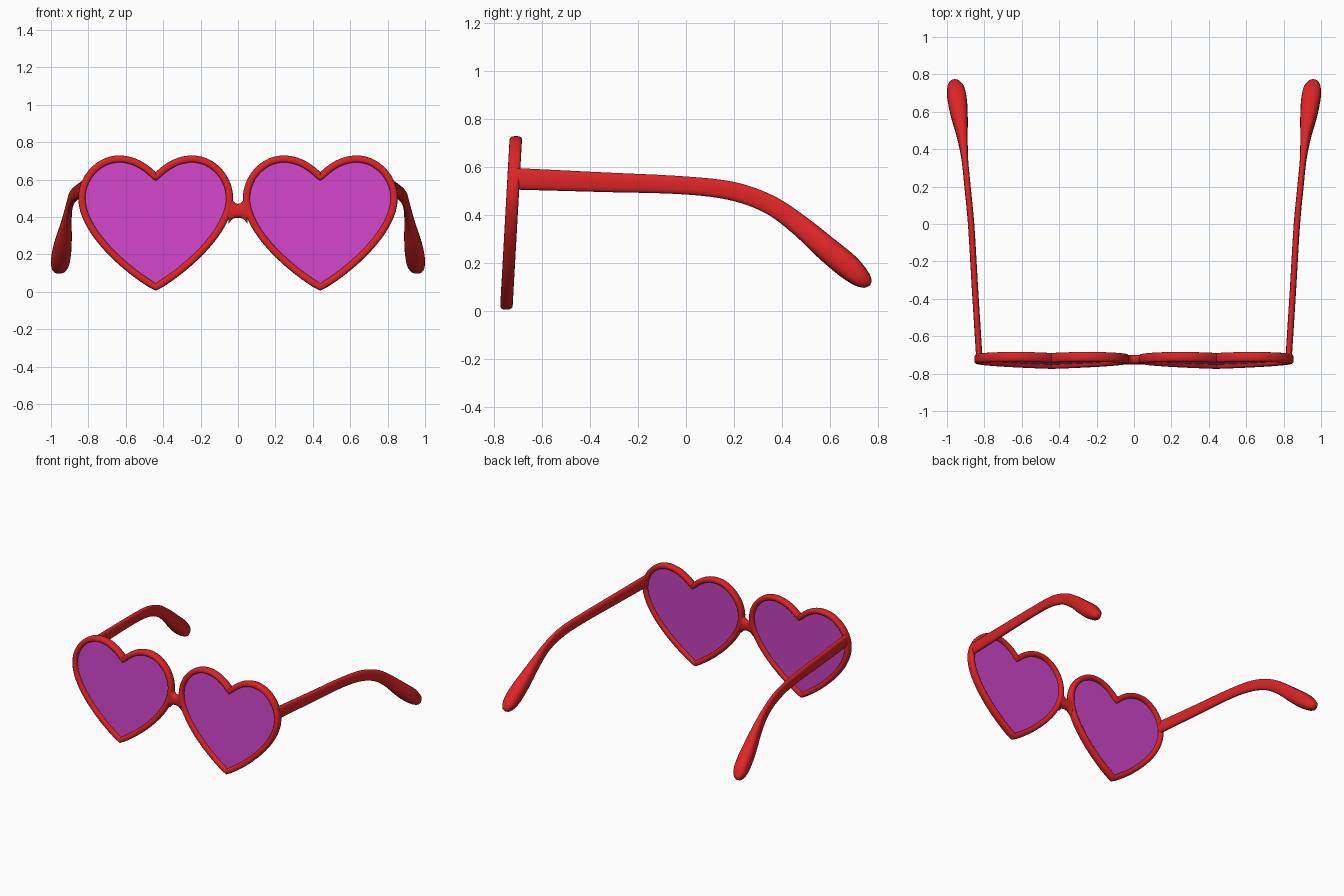
import bpy, bmesh, math
from mathutils import Vector

if "Cube" in bpy.data.objects:
    bpy.data.objects.remove(bpy.data.objects["Cube"])


def material(name, rgba):
    m = bpy.data.materials.new(name)
    m.diffuse_color = rgba
    m.use_nodes = True
    m.node_tree.nodes["Principled BSDF"].inputs["Base Color"].default_value = m.diffuse_color
    return m


RED = material("frame red", (0.72, 0.018, 0.02, 1))
PINK = material("lens magenta", (0.62, 0.06, 0.58, 0.75))


def superellipse(w, h, n=16, e=2.6):
    pts = []
    for i in range(n):
        c, s = math.cos(math.tau * i / n), math.sin(math.tau * i / n)
        pts.append((math.copysign(abs(c) ** (2 / e), c) * w / 2,
                    math.copysign(abs(s) ** (2 / e), s) * h / 2))
    return pts


def loft(name, rings, mat, closed=False, mirror=True):
    """Skin a list of vertex rings, optionally closed into a loop."""
    bm = bmesh.new()
    vr = [[bm.verts.new(p) for p in r] for r in rings]
    n = len(vr[0])
    for k in range(len(vr) if closed else len(vr) - 1):
        a, b = vr[k], vr[(k + 1) % len(vr)]
        for i in range(n):
            j = (i + 1) % n
            bm.faces.new((a[i], a[j], b[j], b[i]))
    if not closed:
        bm.faces.new(vr[0])
        bm.faces.new(vr[-1])
    bmesh.ops.recalc_face_normals(bm, faces=bm.faces)
    me = bpy.data.meshes.new(name)
    bm.to_mesh(me)
    bm.free()
    me.materials.append(mat)
    ob = bpy.data.objects.new(name, me)
    bpy.context.collection.objects.link(ob)
    bpy.ops.object.select_all(action='DESELECT')
    ob.select_set(True)
    bpy.context.view_layer.objects.active = ob
    bpy.ops.object.shade_smooth_by_angle(angle=math.radians(45))
    if mirror:
        ob.modifiers.new("mirror", 'MIRROR')
    return ob


def bez(a, b, c, d, t):
    u = 1 - t
    return (Vector(a) * u ** 3 + Vector(b) * 3 * u * u * t
            + Vector(c) * 3 * u * t * t + Vector(d) * t ** 3)


def tilt(x, z, d):
    """Front plane leans back slightly towards the top."""
    return (x, -0.75 + 0.056 * z + d, z)


# Heart centre line: right half from dip to tip, then reflected
SEGS = [((0, .613), (.045, .66), (.11, .71), (.195, .71)),
        ((.195, .71), (.305, .71), (.395, .61), (.395, .5)),
        ((.395, .5), (.395, .32), (.15, .11), (0, .025))]
half = [bez(*s, i / 16) for s in SEGS for i in range(16)] + [Vector((0, .025))]
heart = half + [Vector((-p.x, p.y)) for p in reversed(half[1:-1])]
N = len(heart)
normals = []
for i in range(N):
    t = ((heart[(i + 1) % N] - heart[i]).normalized()
         + (heart[i] - heart[i - 1]).normalized()).normalized()
    normals.append(Vector((-t.y, t.x)))
CX = 0.44


def heart_point(i, off, d):
    p = heart[i] + normals[i] * off
    return tilt(CX + p.x, p.y, d)


# Rims
section = superellipse(.038, .052, 16, 3)
loft("rims", [[heart_point(i, o, d) for o, d in section] for i in range(N)],
     RED, closed=True)

# Lenses: thin plates seated inside the rims
sign = -1 if normals[32].x > 0 else 1
loft("lenses", [[heart_point(i, sign * .01, d) for i in range(N)]
                for d in (-.004, .004)], PINK)

# Bridge flaring into both rims: x, bottom z, top z
rings = []
for x, lo, hi in ((.05, .365, .55), (.036, .383, .515), (.025, .391, .485),
                  (.012, .395, .473), (0, .396, .47), (-.012, .395, .473),
                  (-.025, .391, .485), (-.036, .383, .515), (-.05, .365, .55)):
    rings.append([tilt(x, (lo + hi) / 2 + b, a)
                  for a, b in superellipse(.05, hi - lo)])
loft("bridge", rings, RED, mirror=False)

# Temple arms: x, y, z, width, height
ARM = [(.827, -.715, .551, .034, .09), (.85, -.35, .537, .034, .082),
       (.871, 0, .523, .034, .075), (.89, .2, .498, .034, .078),
       (.905, .35, .443, .036, .08), (.918, .47, .36, .058, .088),
       (.934, .58, .265, .09, .102), (.946, .67, .19, .104, .105),
       (.953, .725, .142, .092, .085), (.957, .758, .115, .052, .048),
       (.958, .767, .107, .006, .006)]
S = [Vector(a) for a in ARM]
path = []
for k in range(len(S) - 1):
    # tangents scaled to uneven station spacing
    def slope(i):
        a, b = max(i - 1, 0), min(i + 1, len(S) - 1)
        dist = sum((S[j + 1] - S[j]).length for j in range(a, b))
        return (S[b] - S[a]) / dist
    L = (S[k + 1] - S[k]).length / 3
    for i in range(6):
        path.append(bez(S[k], S[k] + slope(k) * L,
                        S[k + 1] - slope(k + 1) * L, S[k + 1], i / 6))
path.append(S[-1])
rings = []
for i, p in enumerate(path):
    a, b = path[max(i - 1, 0)], path[min(i + 1, len(path) - 1)]
    t = Vector((b[1] - a[1], b[2] - a[2])).normalized()
    rings.append([(p[0] + u, p[1] - t.y * v, p[2] + t.x * v)
                  for u, v in superellipse(max(p[3], .003), max(p[4], .003))])
loft("temple_arms", rings, RED)
